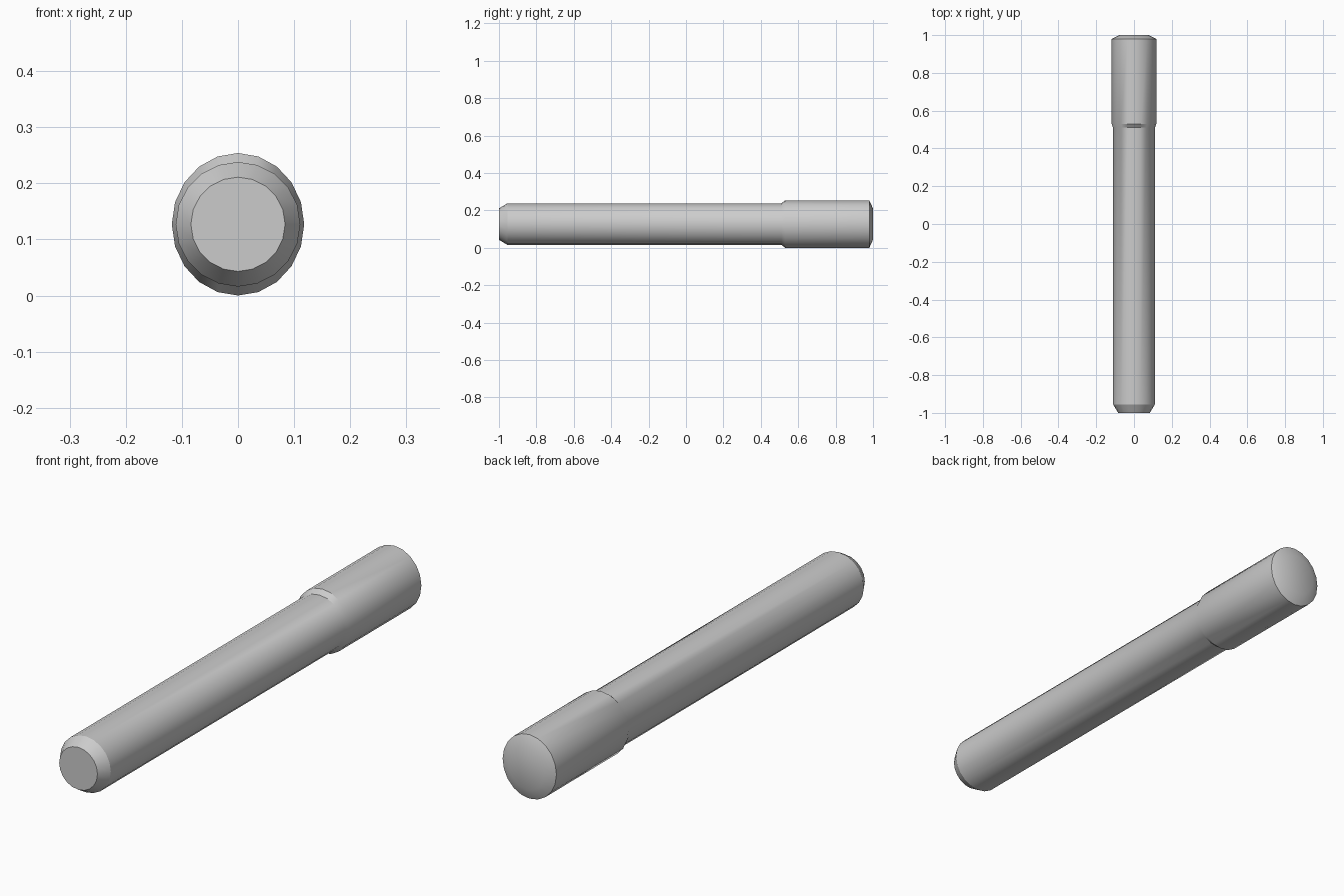
import bpy, bmesh, math

if "Cube" in bpy.data.objects:
    bpy.data.objects.remove(bpy.data.objects["Cube"])

SIDES = 20
AXIS_Z = 0.127


def lathe_y(name, profile):
    """Closed solid along y from (y, x radius, z radius) rings."""
    bm = bmesh.new()
    rings = []
    for y, rx, rz in profile:
        ring = []
        for i in range(SIDES):
            a = 2 * math.pi * i / SIDES
            ring.append(bm.verts.new((rx * math.sin(a), y, AXIS_Z + rz * math.cos(a))))
        rings.append(ring)
    for r0, r1 in zip(rings, rings[1:]):
        for i in range(SIDES):
            j = (i + 1) % SIDES
            bm.faces.new((r0[i], r0[j], r1[j], r1[i]))
    bm.faces.new(rings[0])
    bm.faces.new(rings[-1])
    bmesh.ops.recalc_face_normals(bm, faces=bm.faces)
    mesh = bpy.data.meshes.new(name)
    bm.to_mesh(mesh)
    bm.free()
    obj = bpy.data.objects.new(name, mesh)
    bpy.context.collection.objects.link(obj)
    bpy.ops.object.select_all(action='DESELECT')
    obj.select_set(True)
    bpy.context.view_layer.objects.active = obj
    bpy.ops.object.shade_smooth_by_angle(angle=math.radians(30))
    return obj


# One-piece rod: chamfered tip, shaft, step up to the thicker handle, chamfered butt
lathe_y("rod", [
    (-1.0, 0.084, 0.084),
    (-0.955, 0.111, 0.111),
    (0.51, 0.111, 0.111),
    (0.53, 0.118, 0.127),
    (0.98, 0.118, 0.127),
    (1.0, 0.078, 0.083),
])
